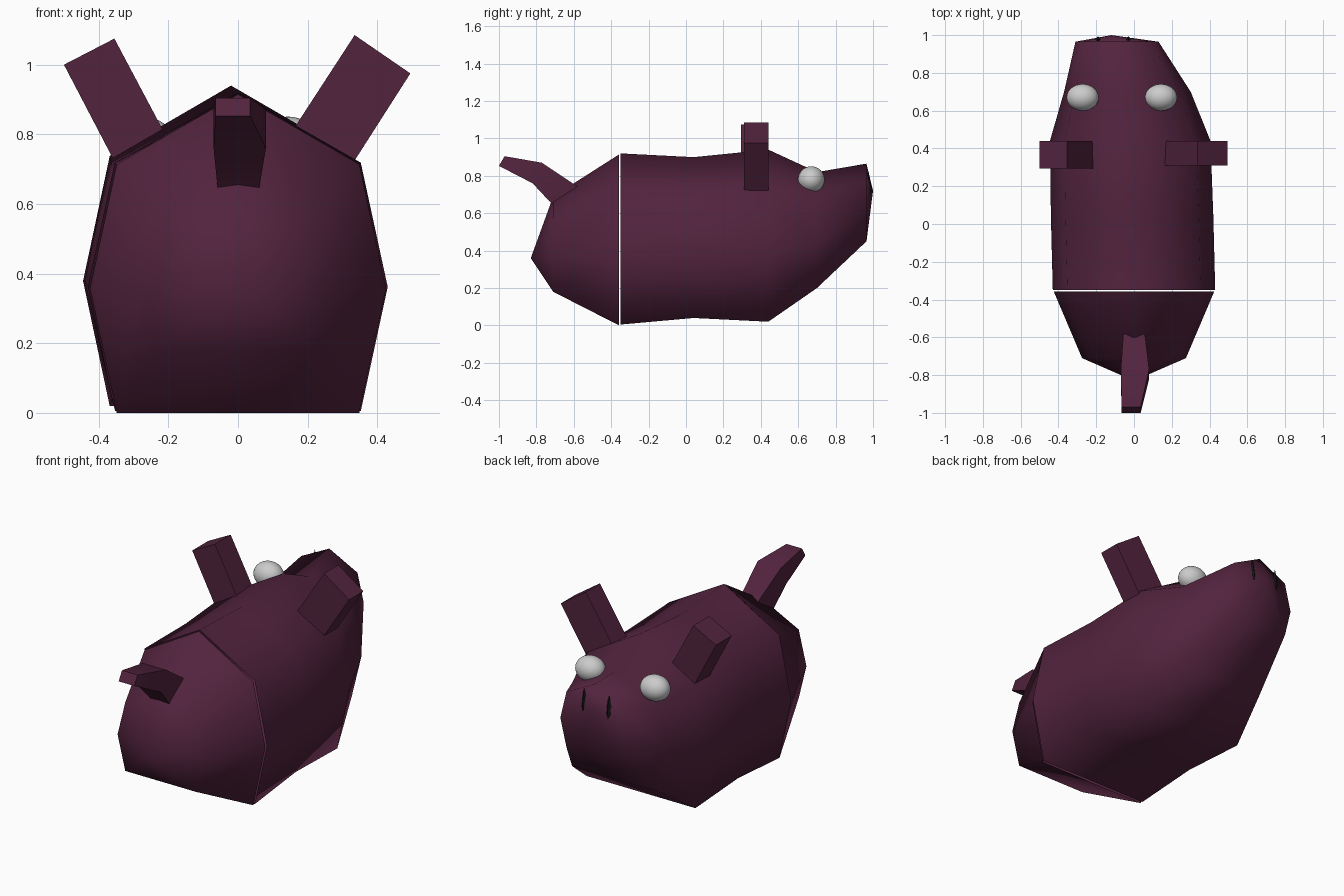
import bpy, bmesh
from mathutils import Matrix

if "Cube" in bpy.data.objects:
    bpy.data.objects.remove(bpy.data.objects["Cube"])


def material(name, color):
    m = bpy.data.materials.new(name)
    m.diffuse_color = (*color, 1)
    m.use_nodes = True
    m.node_tree.nodes["Principled BSDF"].inputs["Base Color"].default_value = m.diffuse_color
    return m


PURPLE = material("dark_purple", (0.085, 0.017, 0.048))
BLACK = material("black", (0.006, 0.006, 0.006))


def finish(name, bm, mat=None, angle=None, smooth=True):
    bmesh.ops.recalc_face_normals(bm, faces=bm.faces[:])
    me = bpy.data.meshes.new(name)
    bm.to_mesh(me)
    bm.free()
    ob = bpy.data.objects.new(name, me)
    bpy.context.collection.objects.link(ob)
    if mat:
        me.materials.append(mat)
    for p in me.polygons:
        p.use_smooth = smooth
    if angle:
        bpy.ops.object.select_all(action='DESELECT')
        bpy.context.view_layer.objects.active = ob
        ob.select_set(True)
        bpy.ops.object.shade_smooth_by_angle(angle=angle)
    return ob


def loft(name, rings, pole=None, caps=False, angle=None):
    """Skin equal-sized rings; optionally fan the last ring to a pole point."""
    bm = bmesh.new()
    loops = [[bm.verts.new(p) for p in r] for r in rings]
    n = len(rings[0])
    for a, b in zip(loops, loops[1:]):
        for i in range(n):
            j = (i + 1) % n
            bm.faces.new((a[i], a[j], b[j], b[i]))
    if pole:
        tip = bm.verts.new(pole)
        for i in range(n):
            bm.faces.new((loops[-1][i], loops[-1][(i + 1) % n], tip))
    if caps:
        bm.faces.new(loops[0])
        bm.faces.new(loops[-1])
    return finish(name, bm, PURPLE, angle)


# House-shaped cross-section: peaked back, bulging sides, flat belly
SECTION = [(0, 1), (.82, .78), (1, .39), (.82, 0),
           (-.82, 0), (-1, .39), (-.82, .78)]


def section(y, cx, half, z0, z1):
    return [(cx + u * half, y, z0 + v * (z1 - z0)) for u, v in SECTION]


# Body and head, with the snout turned slightly to one side
loft("body", [section(-.35, 0, .43, .005, .92),
              section(.04, -.01, .43, .04, .90),
              section(.44, -.02, .425, .02, .94),
              section(.70, -.035, .335, .20, .82),
              section(.965, -.09, .22, .45, .865)], pole=(-.12, 1.0, .72))

# Rear end, a separate shell
loft("rump", [section(-.357, 0, .425, 0, .915),
              section(-.71, 0, .275, .18, .69)], pole=(0, -.83, .36))


# Tail: four-sided tube given by top and bottom profile points
def tail_ring(cx, half, top, bottom):
    return [(cx - half, *top), (cx + half, *top),
            (cx + half, *bottom), (cx - half, *bottom)]


loft("tail", [tail_ring(0, .055, (-.56, .73), (-.68, .61)),
              tail_ring(.005, .075, (-.77, .87), (-.82, .76)),
              tail_ring(-.015, .05, (-.97, .905), (-1.0, .853))],
     caps=True, angle=.8)


# Ears: flat-topped blocks leaning outwards
def ear(name, base, top, y0, y1):
    def ring(pair):
        (xa, za), (xb, zb) = pair
        return [(xa, y0, za), (xb, y0, zb), (xb, y1, zb), (xa, y1, za)]
    loft(name, [ring(base), ring(top)], caps=True, angle=.8)


ear("left_ear", [(-.325, .665), (-.185, .755)], [(-.5, 1.0), (-.355, 1.075)], .295, .44)
ear("right_ear", [(.30, .67), (.13, .77)], [(.495, .975), (.335, 1.085)], .31, .44)


# Eyes and diamond-shaped nostrils
def ball(name, loc, scale, u, v, mat=None, smooth=True):
    bm = bmesh.new()
    bmesh.ops.create_uvsphere(bm, u_segments=u, v_segments=v, radius=1)
    bm.transform(Matrix.Translation(loc) @ Matrix.Diagonal((*scale, 1)))
    finish(name, bm, mat, smooth=smooth)


for side, ex, nx in (("left", -.272, -.19), ("right", .143, -.03)):
    ball(side + "_eye", (ex, .67, .78), (.085, .071, .071), 32, 16)
    ball(side + "_nostril", (nx, .975, .73), (.025, .018, .10), 4, 2, BLACK, False)
